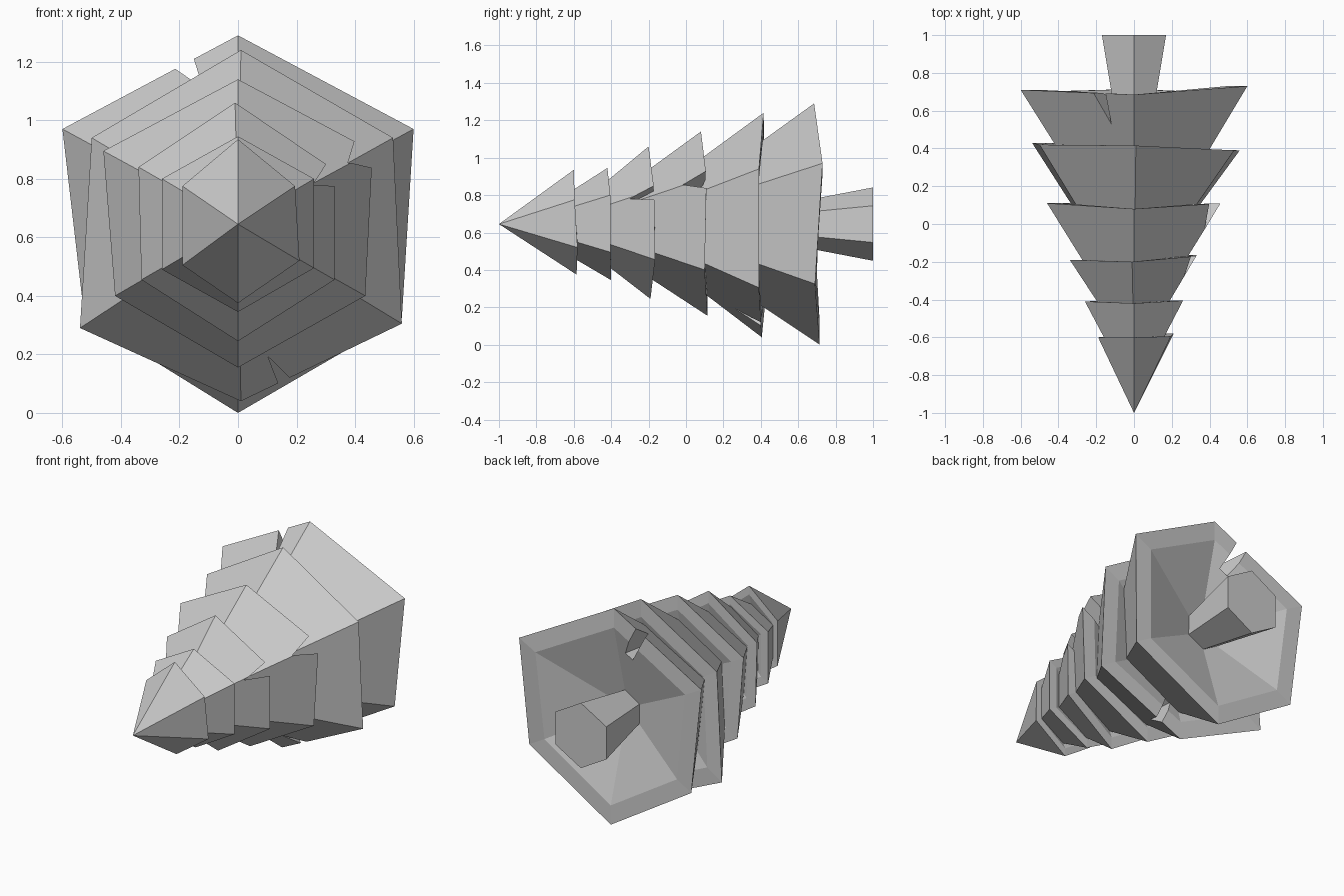
import bpy, bmesh, math
from mathutils import Vector

if "Cube" in bpy.data.objects:
    bpy.data.objects.remove(bpy.data.objects["Cube"])

AXIS_Z = 0.645


def mesh_object(name, rings):
    """Skin a list of rings (a one-point ring is an apex) into a closed solid."""
    bm = bmesh.new()
    loops = [[bm.verts.new(p) for p in ring] for ring in rings]
    for a, b in zip(loops, loops[1:]):
        n = max(len(a), len(b))
        for i in range(n):
            j = (i + 1) % n
            if len(a) == 1:
                bm.faces.new((a[0], b[j], b[i]))
            elif len(b) == 1:
                bm.faces.new((a[i], a[j], b[0]))
            else:
                bm.faces.new((a[i], a[j], b[j], b[i]))
    for end in (loops[0], loops[-1]):
        if len(end) > 2:
            bm.faces.new(end)
    bmesh.ops.recalc_face_normals(bm, faces=bm.faces)
    me = bpy.data.meshes.new(name)
    bm.to_mesh(me)
    bm.free()
    ob = bpy.data.objects.new(name, me)
    bpy.context.collection.objects.link(ob)
    return ob


def scaled(p, k, y):
    return Vector((p.x * k, y, AXIS_Z + (p.z - AXIS_Z) * k))


def tier(name, front_y, k, rim_y, rim_xz):
    """Hollow-bottomed branch tier: outer slope, flat rim, shallow underside."""
    rim = [Vector((x, y, z)) for (x, z), y in zip(rim_xz, rim_y)]
    mean_y = sum(rim_y) / 6
    depth = 0.25 * 0.82 * (rim[0].z - AXIS_Z) + 0.02
    front = [scaled(p, k, front_y) for p in rim] if k else [Vector((0, front_y, AXIS_Z))]
    inner = [scaled(p, 0.82, p.y) for p in rim]
    return mesh_object(name, [front, rim, inner, [Vector((0, mean_y - depth, AXIS_Z))]])


def notch(ob, x, z, angle, width, depth, rim_y, r0, lean=0.0):
    """Cut a V-shaped split into a tier's rim along a radial direction."""
    a = math.radians(angle)
    out = Vector((math.cos(a), 0, math.sin(a)))
    side = Vector((-math.sin(a), 0, math.cos(a)))
    c = Vector((x, 0, z))
    tri = [(-0.65 * width, rim_y + depth * 0.3), (0.65 * width, rim_y + depth * 0.3),
           (lean * width, rim_y - depth)]
    rings = [[c + out * r + side * s + Vector((0, y, 0)) for s, y in tri] for r in (-r0, 0.2)]
    cutter = mesh_object("notch_cutter", rings)
    cutter.hide_render = True
    mod = ob.modifiers.new("notch", 'BOOLEAN')
    mod.operation = 'DIFFERENCE'
    mod.solver = 'EXACT'
    mod.object = cutter
    bpy.context.view_layer.objects.active = ob
    bpy.ops.object.modifier_apply(modifier=mod.name)
    bpy.data.objects.remove(cutter)


# Branch tiers; rim corners run top, upper left, lower left, bottom, lower right, upper right
t1 = tier("branch_tier_1", 0.30, 0.57, (0.685, 0.71, 0.70, 0.715, 0.69, 0.73),
          [(0, 1.29), (-0.60, 0.97), (-0.525, 0.325), (0, 0), (0.56, 0.325), (0.60, 0.97)])
t2 = tier("branch_tier_2", 0.0, 0.49, (0.415, 0.42, 0.43, 0.405, 0.39, 0.39),
          [(0.01, 1.24), (-0.50, 0.94), (-0.54, 0.29), (0.01, 0.04), (0.56, 0.305), (0.53, 0.94)])
t3 = tier("branch_tier_3", -0.26, 0.50, (0.08, 0.11, 0.11, 0.115, 0.10, 0.11),
          [(0, 1.14), (-0.46, 0.895), (-0.42, 0.40), (0, 0.155), (0.435, 0.40), (0.46, 0.895)])
t4 = tier("branch_tier_4", -0.48, 0.44, (-0.20, -0.19, -0.19, -0.19, -0.165, -0.17),
          [(-0.01, 1.06), (-0.34, 0.84), (-0.33, 0.455), (0, 0.245), (0.33, 0.455), (0.33, 0.83)])
tier("branch_tier_5", -0.65, 0.51, (-0.42, -0.41, -0.41, -0.40, -0.405, -0.405),
     [(0, 0.945), (-0.26, 0.80), (-0.26, 0.49), (0, 0.345), (0.26, 0.495), (0.26, 0.80)])
tier("tree_tip", -1.0, 0, (-0.60, -0.60, -0.60, -0.585, -0.58, -0.595),
     [(0, 0.935), (-0.19, 0.775), (-0.19, 0.505), (0, 0.375), (0.21, 0.52), (0.195, 0.775)])

# Splits in the rims
notch(t1, -0.185, 1.185, 118, 0.075, 0.17, 0.70, 0.20, -0.3)
notch(t2, 0.16, 0.115, -64, 0.045, 0.15, 0.41, 0.18, -0.4)
notch(t3, 0.43, 0.885, 30, 0.11, 0.13, 0.11, 0.16)
notch(t4, 0.31, 0.81, 28, 0.08, 0.13, -0.17, 0.12)

# Trunk flaring towards its end
mesh_object("trunk", [
    [Vector((r * math.sin(i * math.pi / 3), y, AXIS_Z + r * math.cos(i * math.pi / 3)))
     for i in range(6)] for y, r in ((0.50, 0.10), (1.0, 0.196))])
